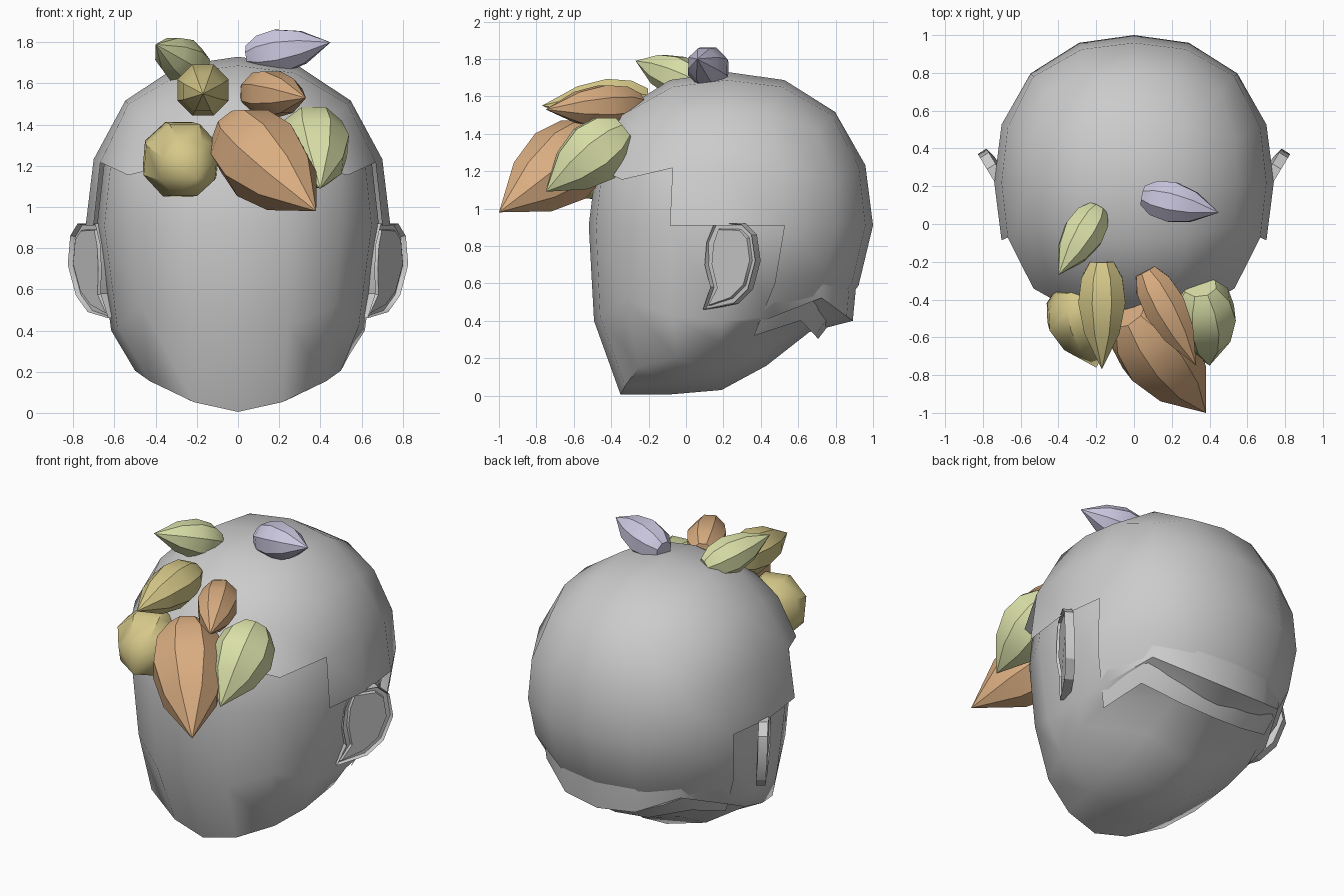
import bpy, bmesh, math
from mathutils import Vector

if "Cube" in bpy.data.objects:
    bpy.data.objects.remove(bpy.data.objects["Cube"])

GREEN, YELLOW = (.70, .74, .39, 1), (.67, .58, .25, 1)
BROWN, PURPLE = (.70, .42, .22, 1), (.60, .57, .74, 1)


def finish(bm, name, color=None, angle=40):
    bmesh.ops.recalc_face_normals(bm, faces=bm.faces)
    me = bpy.data.meshes.new(name)
    bm.to_mesh(me)
    bm.free()
    ob = bpy.data.objects.new(name, me)
    bpy.context.collection.objects.link(ob)
    if color:
        mat = bpy.data.materials.new(name + "_color")
        mat.diffuse_color = color
        mat.use_nodes = True
        mat.node_tree.nodes["Principled BSDF"].inputs["Base Color"].default_value = mat.diffuse_color
        me.materials.append(mat)
    bpy.ops.object.select_all(action='DESELECT')
    ob.select_set(True)
    bpy.context.view_layer.objects.active = ob
    bpy.ops.object.shade_smooth_by_angle(angle=math.radians(angle))
    return ob


def grid_cube():
    bm = bmesh.new()
    bmesh.ops.create_cube(bm, size=2)
    bmesh.ops.subdivide_edges(bm, edges=bm.edges[:], cuts=3, use_grid_fill=True)
    return bm


def rounded(c, n=2.3):
    # cube lattice point -> slightly boxy sphere
    p = Vector([math.tan(v * math.pi / 4) for v in c])
    return p / sum(abs(v) ** n for v in p) ** (1 / n)


# head: rounded cube with the bottom pulled into a jaw and chin
bm = grid_cube()
JAW_Y = [-.35, -.10, .19, .43, .66]
JAW_Z = [.005, .005, .03, .16, .34]
JAW_X = [.43, .50, .54, .51, .45]
SIDE_LIFT = [.15, .20, .25, .22, .12]
for v in bm.verts:
    c = v.co.copy()
    q = rounded(c)
    j = round((c.y + 1) * 2)
    if c.z < -.9:
        s = abs(c.x)
        inset = 1 - .2 * s * s
        v.co = (JAW_X[j] * c.x, .15 + (JAW_Y[j] - .15) * inset,
                JAW_Z[j] + SIDE_LIFT[j] * (s if s > .9 else s * .7) ** 1.1)
    else:
        low = c.z < -.1
        y = .21 + q.y * .73
        v.co = (q.x * (.65 if low else .685), y - (.01 if low else 0),
                .91 + q.z * (1.3 if low else .79))
finish(bm, "head", angle=60)

# hair cap: same rounded cube, opened at the face, ears and neck
bm = grid_cube()
gone = []
for f in bm.faces:
    c = f.calc_center_median()
    front = c.y < -.99 and c.z < .5
    temple = abs(c.x) > .99 and c.y < -.5 and c.z < .5
    ear_gap = abs(c.x) > .99 and abs(c.y) < .5 and c.z < 0
    if c.z < -.99 or front or temple or ear_gap:
        gone.append(f)
bmesh.ops.delete(bm, geom=gone, context='FACES')
for v in bm.verts:
    low = max(0, -v.co.z)
    q = rounded(v.co)
    v.co = (q.x * .74, .22 + q.y * .78 - .09 * low ** 1.3, .91 + q.z * .82)
cap = finish(bm, "hair_cap", angle=60)
# the opening rim must face outward like the rest of the shell
if sum(p.normal.dot(p.center - Vector((0, .22, .91))) for p in cap.data.polygons) < 0:
    cap.data.flip_normals()

# ears: tilted plates with a stepped hollow
EAR = [(.15, .92), (.29, .92), (.35, .86), (.37, .72), (.33, .57), (.25, .49),
       (.09, .46), (.13, .58), (.10, .70), (.11, .82)]
for side, name in ((1, "right_ear"), (-1, "left_ear")):
    bm = bmesh.new()
    nrm = Vector((.84, -.53, 0))
    pts = [Vector((.665 + (y - .10) * .6 - max(0, .7 - z) * .12, y, z)) for y, z in EAR]
    face = bm.faces.new([bm.verts.new(p) for p in pts])
    back = [bm.verts.new(p - nrm * .055) for p in pts]
    rim = list(face.verts)
    for i in range(len(pts)):
        k = (i + 1) % len(pts)
        bm.faces.new((rim[i], rim[k], back[k], back[i]))
    bm.faces.new(back[::-1])
    for thick, depth in ((.035, 0), (.008, -.025), (.025, 0), (.006, .018)):
        bmesh.ops.inset_region(bm, faces=[face], thickness=thick, use_even_offset=False)
        for v in face.verts:
            v.co += nrm * depth
    for v in bm.verts:
        v.co.x *= side
    finish(bm, name, angle=30)


# hair tufts: rounded root, belly, pointed tip
def tuft(name, root, tip, radius, color, sides=8):
    root, tip = Vector(root), Vector(tip)
    rot = (tip - root).to_track_quat('Z', 'Y')
    length = (tip - root).length
    bm = bmesh.new()
    rings = []
    for t, r in ((0, .5), (.15, .87), (.38, 1), (.66, .75)):
        ring = []
        for i in range(sides):
            a = math.tau * (i + .5) / sides
            p = Vector((math.cos(a) * r * radius, math.sin(a) * r * radius, t * length))
            ring.append(bm.verts.new(root + rot @ p))
        rings.append(ring)
    end = bm.verts.new(tip)
    for i in range(sides):
        k = (i + 1) % sides
        for a, b in zip(rings, rings[1:]):
            bm.faces.new((a[i], a[k], b[k], b[i]))
        bm.faces.new((rings[-1][i], rings[-1][k], end))
    bm.faces.new(rings[0][::-1])
    finish(bm, name, color, 35)


tuft("fringe_tuft_middle", (-.03, -.47, 1.38), (.38, -1.0, .98), .22, BROWN)
tuft("fringe_tuft_right", (.35, -.33, 1.42), (.40, -.75, 1.09), .18, GREEN)
tuft("fringe_tuft_left", (-.32, -.33, 1.28), (-.20, -.76, 1.14), .20, YELLOW)
tuft("upper_tuft_left", (-.17, -.20, 1.58), (-.17, -.77, 1.55), .135, YELLOW)
tuft("upper_tuft_right", (.06, -.25, 1.56), (.33, -.75, 1.53), .12, BROWN)
tuft("crown_tuft_left", (-.19, .08, 1.66), (-.40, -.27, 1.79), .115, GREEN)
tuft("crown_tuft_right", (.05, .15, 1.73), (.45, .06, 1.80), .115, PURPLE)
